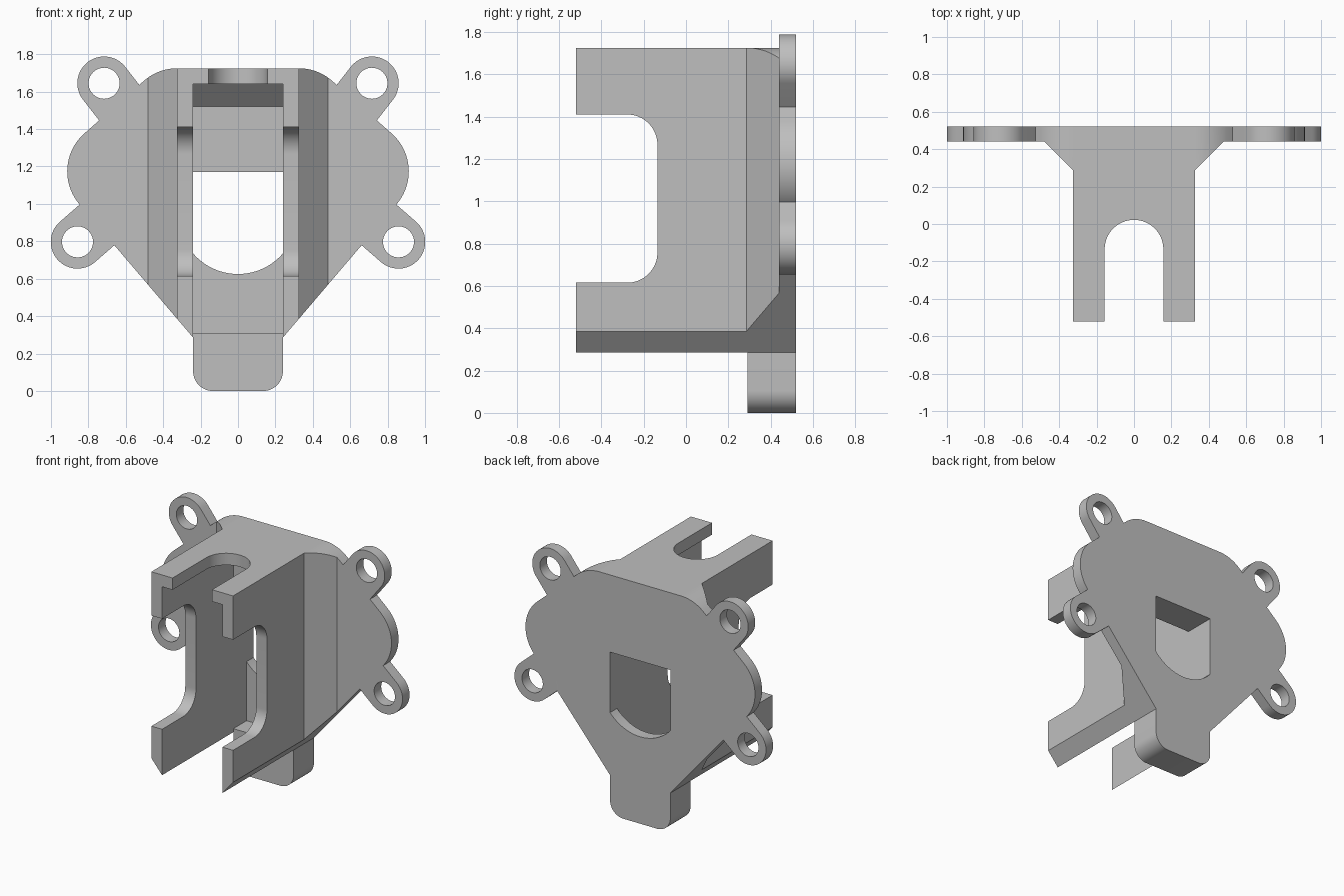
import bpy, bmesh, math
from math import cos, sin, radians

cube = bpy.data.objects.get("Cube")
if cube:
    bpy.data.objects.remove(cube, do_unlink=True)

grey = bpy.data.materials.new("light_grey")
grey.use_nodes = True
grey.diffuse_color = (0.52, 0.52, 0.52, 1)
grey.node_tree.nodes["Principled BSDF"].inputs["Base Color"].default_value = (0.52, 0.52, 0.52, 1)


def arc(cx, cy, r, start, end, n=16):
    angles = [radians(start + (end - start) * i / n) for i in range(n + 1)]
    return [(cx + r * cos(a), cy + r * sin(a)) for a in angles]


def mirrored(half):
    """Close a right-hand profile with its mirror image."""
    return half + [(-u, v) for u, v in reversed(half)]


def prism(name, profile, axis, low, high):
    """Extrude a flat profile along one axis."""
    place = {"x": lambda u, v, d: (d, u, v),
             "y": lambda u, v, d: (u, d, v),
             "z": lambda u, v, d: (u, v, d)}[axis]
    bm = bmesh.new()
    ends = [[bm.verts.new(place(u, v, d)) for u, v in profile] for d in (low, high)]
    bm.faces.new(ends[0])
    bm.faces.new(ends[1])
    n = len(profile)
    for i in range(n):
        j = (i + 1) % n
        bm.faces.new((ends[0][i], ends[0][j], ends[1][j], ends[1][i]))
    bmesh.ops.recalc_face_normals(bm, faces=bm.faces)
    mesh = bpy.data.meshes.new(name)
    bm.to_mesh(mesh)
    bm.free()
    mesh.materials.append(grey)
    obj = bpy.data.objects.new(name, mesh)
    bpy.context.collection.objects.link(obj)
    return obj


def combine(target, tool, operation):
    mod = target.modifiers.new(operation.title(), "BOOLEAN")
    mod.operation, mod.solver, mod.object = operation, "EXACT", tool
    bpy.context.view_layer.update()
    with bpy.context.temp_override(object=target, active_object=target,
                                   selected_objects=[target]):
        bpy.ops.object.modifier_apply(modifier=mod.name)
    bpy.data.objects.remove(tool, do_unlink=True)


FRONT, BACK, PLATE = -0.52, 0.52, 0.44

# Main solid: front outline intersected with the plan of plate, flares and walls
outline = mirrored([(0.24, 0.285)] + arc(0.643, 1.174, 0.27, -41, 49, 28)
                   + arc(0.325, 1.455, 0.27, 49, 90))
bracket = prism("bracket", outline, "y", FRONT, BACK)
plan = mirrored([(0.325, -0.7), (0.325, 0.285), (0.48, PLATE), (1.2, PLATE), (1.2, 0.7)])
combine(bracket, prism("plan_shape", plan, "z", -0.5, 2.5), "INTERSECT")

# Channel between the walls, stepped around the upper block
channel = [(-0.7, -0.2), (PLATE, -0.2), (PLATE, 1.17), (0.29, 1.17),
           (0.29, 1.52), (0.17, 1.64), (-0.7, 1.64)]
combine(bracket, prism("channel", channel, "x", -0.24, 0.24), "DIFFERENCE")

# Window with a curved sill in the back plate
window = arc(0, 0.942, 0.317, -139.2, -40.8, 24) + [(0.24, 1.17), (-0.24, 1.17)]
combine(bracket, prism("window", window, "y", 0.35, 0.7), "DIFFERENCE")

# Rounded cutout through both walls
cutout = ([(-0.7, 0.615)] + arc(-0.278, 0.758, 0.143, -90, 0)
          + arc(-0.278, 1.267, 0.143, 0, 90) + [(-0.7, 1.41)])
combine(bracket, prism("wall_cutout", cutout, "x", -1, 1), "DIFFERENCE")

# U slot in the roof
slot = [(0.157, -0.7)] + arc(0, -0.135, 0.157, 0, 180, 32) + [(-0.157, -0.7)]
combine(bracket, prism("roof_slot", slot, "z", 1.6, 2), "DIFFERENCE")

# Lower tab with rounded corners
tab = mirrored(arc(0.135, 0.105, 0.105, -90, 0) + [(0.24, 0.31)])
combine(bracket, prism("lower_tab", tab, "y", 0.29, BACK), "UNION")

# Four screw lugs with holes
for side in (1, -1):
    for cx, cz, angle in ((0.858, 0.797, -41), (0.716, 1.645, 52)):
        a = angle if side > 0 else 180 - angle
        cx *= side
        dx, dz, r = cos(radians(a)), sin(radians(a)), 0.143
        root_x, root_z = cx - 0.3 * dx, cz - 0.3 * dz
        lug = arc(cx, cz, r, a - 90, a + 90, 32)
        lug += [(root_x - r * dz, root_z + r * dx), (root_x + r * dz, root_z - r * dx)]
        combine(bracket, prism("lug", lug, "y", PLATE, BACK), "UNION")
        hole = arc(cx, cz, 0.083, 0, 360, 40)[:-1]
        combine(bracket, prism("lug_hole", hole, "y", 0.3, 0.7), "DIFFERENCE")

# Smooth the curved surfaces, keep the edges crisp
bpy.ops.object.select_all(action="DESELECT")
bracket.select_set(True)
bpy.context.view_layer.objects.active = bracket
bpy.ops.object.shade_smooth_by_angle(angle=radians(25))
